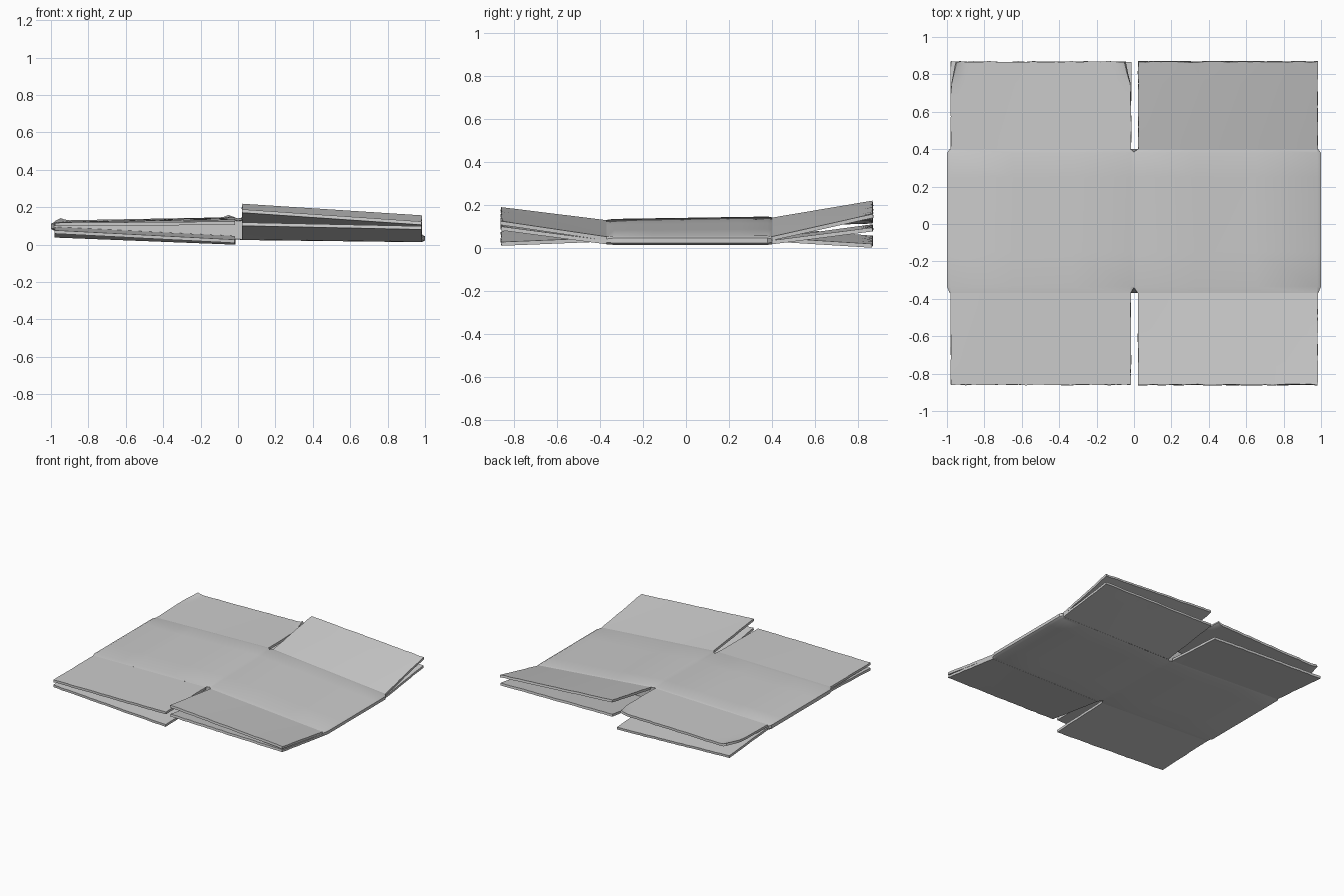
import bpy, bmesh, math, random

if "Cube" in bpy.data.objects:
    bpy.data.objects.remove(bpy.data.objects["Cube"])

random.seed(4)
THICK = 0.018
FRONT, BACK, END_F, END_B = -0.37, 0.40, -0.86, 0.868


def lerp(a, b, t):
    return a + (b - a) * t


def height(x, y, upper):
    """Mid-surface height of the flattened tube's upper or lower wall."""
    t = (y - FRONT) / (BACK - FRONT)
    if upper:
        z = lerp(lerp(0.125, 0.137, t), 0.112 if x < 0 else 0.045, abs(x))
    else:
        z = lerp(0.034, 0.084 if x < 0 else 0.022, abs(x))
    if t < 0.01 or t > 0.99:                      # pressed-in crease
        z += -0.004 if upper else 0.003
    return z


def finish(name, bm, thicken):
    bmesh.ops.recalc_face_normals(bm, faces=bm.faces)
    mesh = bpy.data.meshes.new(name)
    bm.to_mesh(mesh)
    bm.free()
    ob = bpy.data.objects.new(name, mesh)
    bpy.context.collection.objects.link(ob)
    bpy.ops.object.select_all(action='DESELECT')
    ob.select_set(True)
    bpy.context.view_layer.objects.active = ob
    if thicken:
        mod = ob.modifiers.new("board_thickness", 'SOLIDIFY')
        mod.thickness = THICK
        mod.offset = 0
        bpy.ops.object.modifier_apply(modifier=mod.name)
    bpy.ops.object.shade_smooth_by_angle(angle=math.radians(25))


# Flattened tube: two wide walls pressed together, thin folds at both sides
def make_body():
    bm = bmesh.new()
    xs = [-0.98, -0.65, -0.33, -0.018, 0.0, 0.02, 0.33, 0.65, 0.98]
    ys = [FRONT, -0.335, -0.15, 0.05, 0.25, 0.38, BACK]
    rings = []
    for y in ys:
        end = y in (FRONT, BACK)
        loop = []
        for upper, cols in ((False, xs), (True, xs[::-1])):
            for x in cols:
                yy, z = y, height(x, y, upper) + (THICK if upper else -THICK) / 2
                if x == 0.0:
                    z += -0.005 if upper else 0.003
                    if end:                       # slot tip between flaps
                        yy = -0.34 if y < 0 else 0.385
                loop.append((x, yy, z))
            side = -1 if upper else 1
            zl, zu = height(side, y, False), height(side, y, True)
            wide = 0.985 if end else 1.0
            for z in ((zu, zl) if upper else (zl, zu)):
                loop.append((side * wide, y, z))
        rings.append([bm.verts.new(p) for p in loop])
    n = len(rings[0])
    for a, b in zip(rings, rings[1:]):
        for i in range(n):
            j = (i + 1) % n
            bm.faces.new((a[i], a[j], b[j], b[i]))
    bm.faces.new(rings[0])
    bm.faces.new(rings[-1])
    finish("box_body", bm, False)


# Flap hinged on a wall, with its own height at the two free corners
def make_flap(name, x0, x1, back, upper, z0, z1, curled=False):
    bm = bmesh.new()
    hinge, end = (BACK, END_B) if back else (FRONT, END_F)
    nu, nv = 24, 8
    grid = []
    for j in range(nv + 1):
        v = j / nv
        row = []
        for i in range(nu + 1):
            u = i / nu
            x, y = lerp(x0, x1, u), lerp(hinge, end, v)
            z = lerp(height(x, hinge, upper), lerp(z0, z1, u), v)
            if j == nv:                           # ragged cut edge
                y += random.uniform(-0.003, 0.003)
            if i in (0, nu) and j:
                x += random.uniform(-0.002, 0.002)
            if curled:                            # dog-eared corners
                d = min(u, 1 - u) * 0.96 / 0.06 + (1 - v) * 0.465 / 0.14
                if d < 1:
                    z += 0.014 * (1 - d)
                    x += (0.03 if u < 0.5 else -0.03) * (1 - d)
            row.append(bm.verts.new((x, y, z)))
        grid.append(row)
    for a, b in zip(grid, grid[1:]):
        for i in range(nu):
            bm.faces.new((a[i], a[i + 1], b[i + 1], b[i]))
    finish(name, bm, True)


make_body()
L, R = (-0.98, -0.016), (0.022, 0.982)
flaps = [
    ("front_left_upper_flap", L, False, True, 0.108, 0.115),
    ("front_right_upper_flap", R, False, True, 0.180, 0.115),
    ("back_left_upper_flap", L, True, True, 0.120, 0.138),
    ("back_right_upper_flap", R, True, True, 0.210, 0.148),
    ("front_left_lower_flap", L, False, False, 0.068, 0.018),
    ("front_right_lower_flap", R, False, False, 0.110, 0.090),
    ("back_left_lower_flap", L, True, False, 0.047, 0.009),
    ("back_right_lower_flap", R, True, False, 0.100, 0.085),
]
for name, (x0, x1), back, upper, z0, z1 in flaps:
    make_flap(name, x0, x1, back, upper, z0, z1, name == "back_left_upper_flap")
